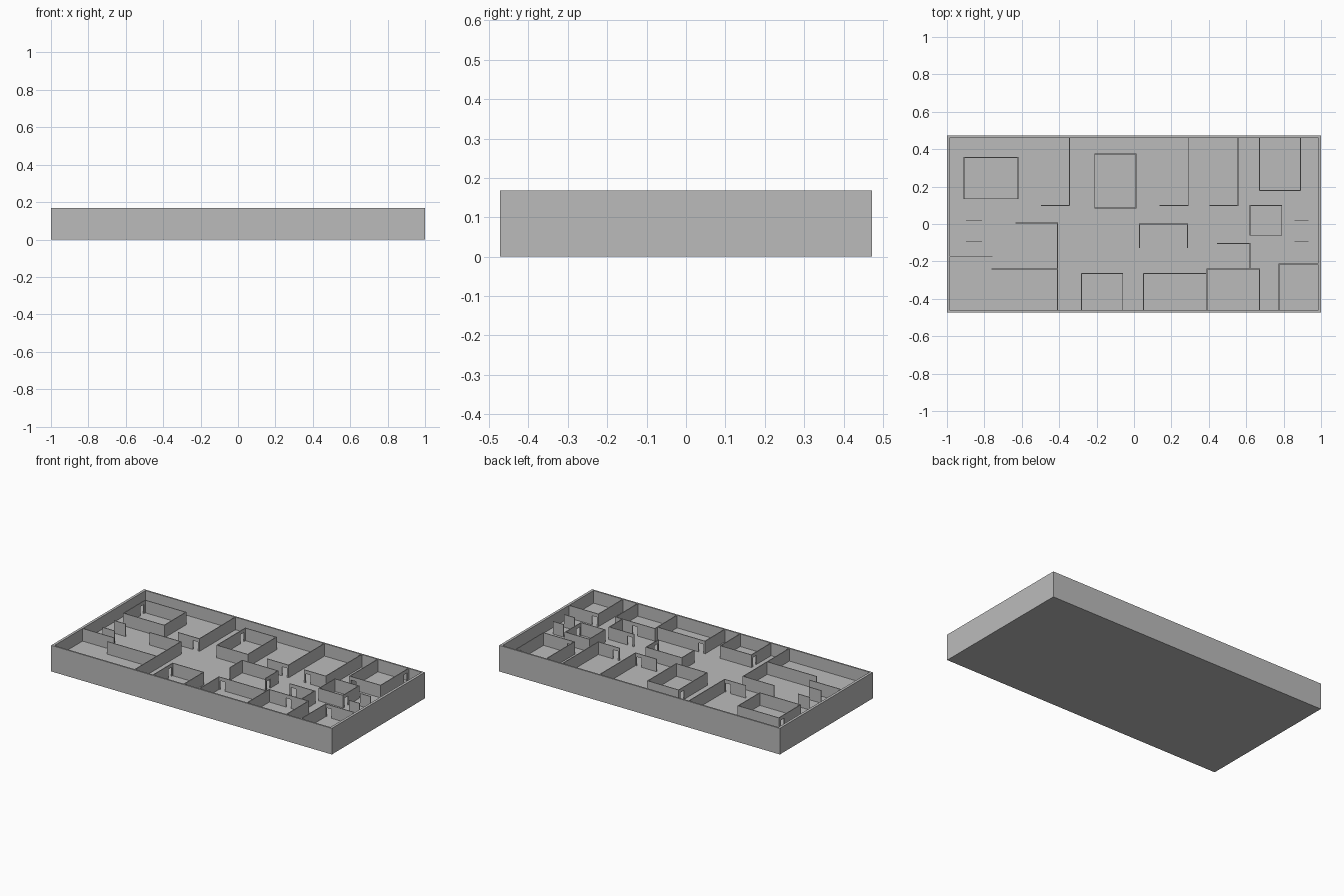
import bpy
import bmesh

cube = bpy.data.objects.get("Cube")
if cube:
    bpy.data.objects.remove(cube, do_unlink=True)

HEIGHT, FLOOR, LINTEL = 0.168, 0.087, 0.145
HALF_X, HALF_Y = 1.0, 0.473
IN_X, IN_Y = 0.983, 0.463
THICK, DOOR = 0.005, 0.036

grey = bpy.data.materials.new("plain grey")
grey.use_nodes = True
colour = (0.5, 0.5, 0.5, 1)
grey.diffuse_color = colour
grey.node_tree.nodes["Principled BSDF"].inputs["Base Color"].default_value = colour


def finish(name, bm):
    bmesh.ops.recalc_face_normals(bm, faces=bm.faces)
    mesh = bpy.data.meshes.new(name)
    bm.to_mesh(mesh)
    bm.free()
    mesh.materials.append(grey)
    obj = bpy.data.objects.new(name, mesh)
    bpy.context.collection.objects.link(obj)
    return obj


def add_wall(bm, along_x, fixed, start, end, door=None):
    """Upright panel, with an optional doorway centred at door."""
    start, end = sorted((start, end))
    start, end = start - THICK / 2, end + THICK / 2
    outline = [(start, FLOOR), (start, HEIGHT), (end, HEIGHT), (end, FLOOR)]
    if door is not None:
        a, b = door - DOOR / 2, door + DOOR / 2
        outline += [(b, FLOOR), (b, LINTEL), (a, LINTEL), (a, FLOOR)]
    side = fixed - THICK / 2
    points = [(u, side, z) if along_x else (side, u, z) for u, z in outline]
    face = bm.faces.new([bm.verts.new(p) for p in points])
    out = bmesh.ops.extrude_face_region(bm, geom=[face])
    moved = [v for v in out["geom"] if isinstance(v, bmesh.types.BMVert)]
    shift = (0, THICK, 0) if along_x else (THICK, 0, 0)
    bmesh.ops.translate(bm, verts=moved, vec=shift)


def room(name, across=(), along=()):
    """across: walls running in x (y, x0, x1, door); along: running in y."""
    bm = bmesh.new()
    for w in across:
        add_wall(bm, True, *w)
    for w in along:
        add_wall(bm, False, *w)
    return finish(name, bm)


# Outer shell: solid block with a recessed floor
bm = bmesh.new()
bmesh.ops.create_cube(bm, size=1)
for v in bm.verts:
    v.co = (v.co.x * 2 * HALF_X, v.co.y * 2 * HALF_Y, (v.co.z + 0.5) * HEIGHT)
top = max(bm.faces, key=lambda f: f.calc_center_median().z)
out = bmesh.ops.extrude_face_region(bm, geom=[top])
rim = [v for v in out["geom"] if isinstance(v, bmesh.types.BMVert)]
bmesh.ops.delete(bm, geom=[top], context="FACES_ONLY")
for v in rim:
    v.co.x *= IN_X / HALF_X
    v.co.y *= IN_Y / HALF_Y
inner = next(f for f in bm.faces if all(v in rim for v in f.verts))
out = bmesh.ops.extrude_face_region(bm, geom=[inner])
low = [v for v in out["geom"] if isinstance(v, bmesh.types.BMVert)]
bmesh.ops.delete(bm, geom=[inner], context="FACES_ONLY")
for v in low:
    v.co.z = FLOOR
finish("outer_walls_and_floor", bm)


# Free-standing closed rooms
def closed_room(name, x0, x1, y0, y1, front=None, back=None, left=None, right=None):
    room(name, [(y0, x0, x1, front), (y1, x0, x1, back)],
         [(x0, y0, y1, left), (x1, y0, y1, right)])


closed_room("corner_room", -0.91, -0.62, 0.135, 0.355, left=0.32)
closed_room("central_room", -0.21, 0.01, 0.085, 0.375, left=0.34)
closed_room("small_room", 0.62, 0.79, -0.06, 0.10, right=-0.03)

# Rooms along the back
room("back_partition_west", [(0.10, -0.495, -0.345, -0.372)], [(-0.345, 0.10, IN_Y)])
room("back_partition_middle", [(0.10, 0.14, 0.29, 0.262)], [(0.29, 0.10, IN_Y)])
room("back_partition_east", [(0.10, 0.405, 0.555, 0.432)], [(0.555, 0.10, IN_Y)])
room("back_east_room", [(0.18, 0.67, 0.89, 0.698)],
     [(0.67, 0.18, IN_Y), (0.89, 0.18, IN_Y, 0.43)])

# Rooms along the front
room("front_west_room", [(0.005, -0.63, -0.41), (-0.24, -0.76, -0.41)],
     [(-0.41, -IN_Y, 0.005)])
room("front_west_partition", [(-0.175, -IN_X, -0.76)])
room("front_middle_room", [(-0.265, -0.28, -0.06)],
     [(-0.28, -IN_Y, -0.265, -0.295), (-0.06, -IN_Y, -0.265)])
room("front_wide_room", [(-0.265, 0.05, 0.39, 0.078)], [(0.05, -IN_Y, -0.265)])
room("front_east_room", [(-0.24, 0.39, 0.67, 0.53)],
     [(0.39, -IN_Y, -0.24), (0.67, -IN_Y, -0.24)])
room("front_corner_room", [(-0.215, 0.775, IN_X, 0.80)], [(0.775, -IN_Y, -0.215)])

# Open alcove and corridor screen
room("alcove", [(0.0, 0.03, 0.285)],
     [(0.03, -0.125, 0.0), (0.285, -0.125, 0.0, -0.10)])
room("corridor_screen", [(-0.105, 0.445, 0.62, 0.472)], [(0.62, -0.24, -0.105)])

# Short entrance screens at both ends
for name, x0, x1 in (("west", -0.895, -0.815), ("east", 0.86, 0.93)):
    room(name + "_entrance_screens", [(0.02, x0, x1), (-0.095, x0, x1)])
